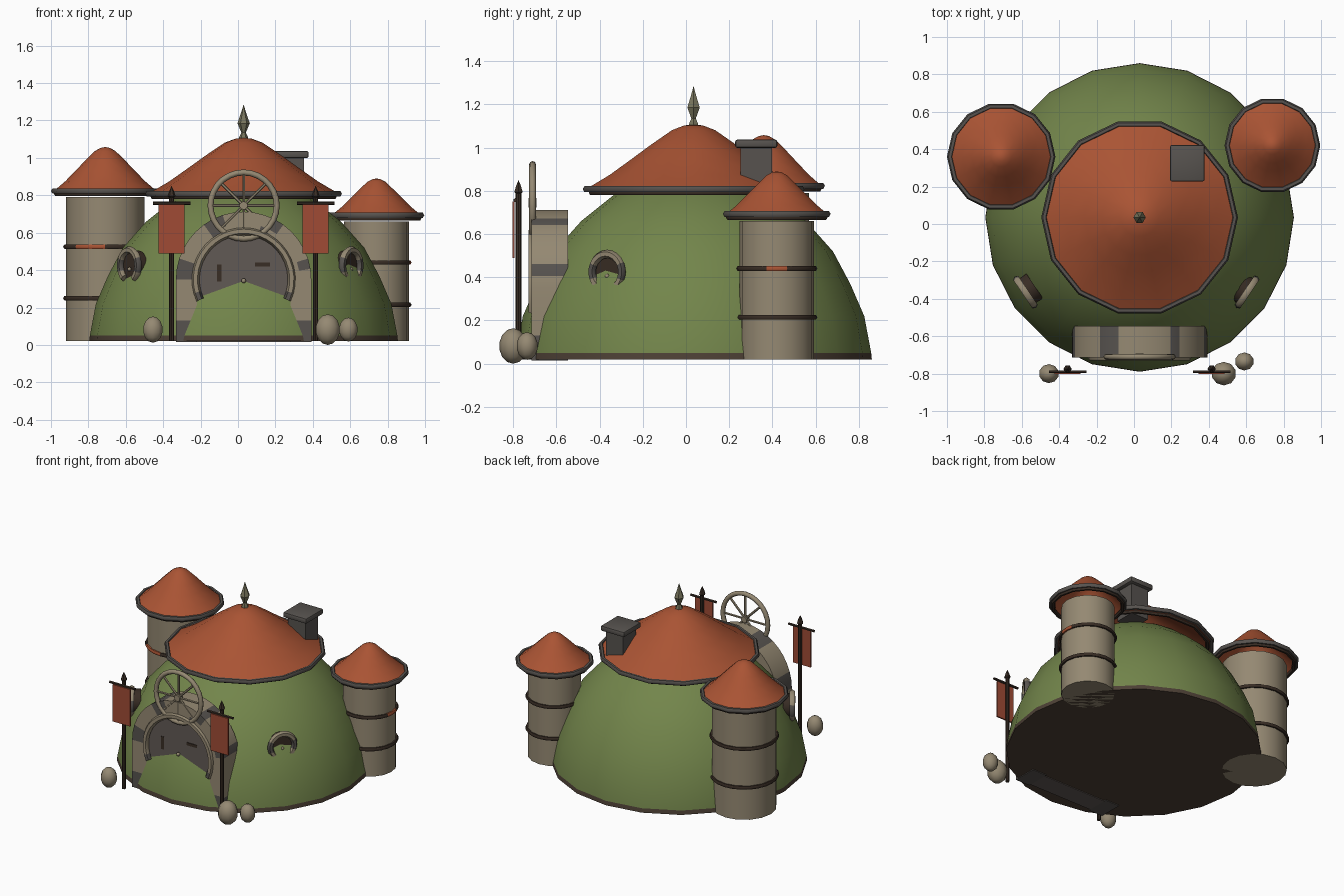
import bpy, bmesh, math
from math import sin, cos, pi, radians
from mathutils import Vector, Matrix

if "Cube" in bpy.data.objects:
    bpy.data.objects.remove(bpy.data.objects["Cube"])


def material(name, rgb):
    m = bpy.data.materials.new(name)
    m.use_nodes = True
    m.diffuse_color = (*rgb, 1)
    bsdf = m.node_tree.nodes["Principled BSDF"]
    bsdf.inputs["Base Color"].default_value = (*rgb, 1)
    bsdf.inputs["Roughness"].default_value = 0.9
    return m


GRASS = material("grass green", (0.17, 0.235, 0.07))
TILE = material("roof orange", (0.40, 0.088, 0.034))
STONE = material("tan stone", (0.30, 0.25, 0.17))
GREY = material("grey stone", (0.095, 0.086, 0.078))
SLATE = material("door grey", (0.12, 0.10, 0.09))
WOOD = material("dark wood", (0.04, 0.026, 0.018))
EARTH = material("brown earth", (0.075, 0.052, 0.036))
CLOTH = material("banner red", (0.35, 0.07, 0.035))
BRONZE = material("finial bronze", (0.19, 0.18, 0.11))


def finish(name, bm, mats, rule=None, sharp=40):
    bmesh.ops.remove_doubles(bm, verts=bm.verts, dist=1e-5)
    bmesh.ops.recalc_face_normals(bm, faces=bm.faces)
    for f in bm.faces:
        f.smooth = True
        if rule:
            f.material_index = rule(f)
    me = bpy.data.meshes.new(name)
    bm.to_mesh(me)
    bm.free()
    me.set_sharp_from_angle(angle=radians(sharp))
    for m in mats:
        me.materials.append(m)
    ob = bpy.data.objects.new(name, me)
    bpy.context.collection.objects.link(ob)
    return ob


def sweep(bm, rings, closed=False):
    # Bridge equal closed loops of points into tube faces
    loops = [[bm.verts.new(p) for p in r] for r in rings]
    for a, b in zip(loops, loops[1:] + (loops[:1] if closed else [])):
        for i in range(len(a)):
            j = (i + 1) % len(a)
            bm.faces.new((a[i], a[j], b[j], b[i]))
    return loops


def lathe(name, profile, n, at, mats, phase=0.0, rule=None, sharp=40):
    bm = bmesh.new()
    x, y = at
    sweep(bm, [[(x + r * cos(phase + 2 * pi * i / n), y + r * sin(phase + 2 * pi * i / n), z)
                for i in range(n)] for r, z in profile])
    bmesh.ops.dissolve_degenerate(bm, dist=1e-5, edges=bm.edges)
    return finish(name, bm, mats, rule, sharp)


def ring(name, R, r, at, mats, n=14, m=6, start=0.0, span=2 * pi, frame=Matrix(), rule=None):
    # Torus or capped part of a torus
    bm = bmesh.new()
    closed = span > 6.2
    loops = []
    for i in range(n if closed else n + 1):
        a = start + span * i / n
        loops.append([((R + r * cos(b)) * cos(a), (R + r * cos(b)) * sin(a), r * sin(b))
                      for b in (2 * pi * k / m for k in range(m))])
    made = sweep(bm, loops, closed)
    if not closed:
        bm.faces.new(made[0])
        bm.faces.new(made[-1])
    ob = finish(name, bm, mats, rule, 60)
    ob.matrix_world = Matrix.Translation(at) @ frame
    return ob


def box(name, size, at, mat, bevel=0.0):
    bm = bmesh.new()
    bmesh.ops.create_cube(bm, size=1, matrix=Matrix.Translation(at) @ Matrix.Diagonal((*size, 1)))
    if bevel:
        bmesh.ops.bevel(bm, geom=bm.edges, offset=bevel, segments=2, affect='EDGES', profile=0.5)
    return finish(name, bm, [mat], sharp=30)


def rod(name, a, b, r, mat, n=8):
    a, b = Vector(a), Vector(b)
    d = b - a
    bm = bmesh.new()
    bmesh.ops.create_cone(bm, cap_ends=True, segments=n, radius1=r, radius2=r, depth=d.length,
                          matrix=Matrix.Translation((a + b) / 2) @ d.to_track_quat('Z', 'Y').to_matrix().to_4x4())
    return finish(name, bm, [mat])


def ball(name, at, size, mat, n=10):
    bm = bmesh.new()
    bmesh.ops.create_uvsphere(bm, u_segments=n, v_segments=n * 3 // 4, radius=1,
                              matrix=Matrix.Translation(at) @ Matrix.Diagonal((*size, 1)))
    return finish(name, bm, [mat], sharp=80)


CX, CY = 0.03, 0.035

# Grassy mound with an earth foot
lathe("mound", [(0, 0.02), (0.825, 0.02), (0.822, 0.05), (0.79, 0.22), (0.725, 0.37), (0.645, 0.52),
                (0.52, 0.66), (0.37, 0.78), (0.2, 0.85), (0, 0.87)], 20, (CX, CY), [GRASS, EARTH],
      phase=pi / 2, rule=lambda f: int(f.calc_center_median().z < 0.05), sharp=50)


# Bell-shaped roof with eaves ring, shared by hall and towers
def roof(name, at, R, z, h):
    outer = [(0, 1), (0.09, 0.98), (0.2, 0.91), (0.4, 0.68), (0.58, 0.46), (0.78, 0.22), (1, 0)]
    shell = [(R * r, z + h * k) for r, k in outer]
    under = [(p * 0.97, q - 0.015) for p, q in reversed(shell)]
    lathe(name, shell + under, 14, at, [TILE], phase=pi, sharp=50)
    ring(name + "_eaves", R, 0.016, (*at, z), [GREY], n=14)
    ring(name + "_eaves_beam", R * 0.95, 0.013, (*at, z - 0.016), [WOOD], n=14)


roof("hall_roof", (CX, CY), 0.51, 0.808, 0.30)

# Roof finial
lathe("finial", [(0, 1.08), (0.024, 1.09), (0.024, 1.11), (0.012, 1.135), (0.033, 1.185),
                 (0.014, 1.24), (0, 1.285)], 6, (CX, CY), [BRONZE], sharp=30)

# Chimney
box("chimney", (0.135, 0.145, 0.24), (0.285, 0.325, 0.9), GREY)
box("chimney_cap", (0.185, 0.195, 0.038), (0.285, 0.325, 1.018), GREY, 0.01)


# Towers with wooden hoops, one hoop partly tiled
def tower(side, at, r, top, R, eave, h, hoops, patch):
    lathe(side + "_tower", [(0, 0.02), (r, 0.02), (r, top), (0, top)], 16, at, [STONE])
    d = Vector((cos(radians(patch)), sin(radians(patch)), 0))
    for i, z in enumerate(hoops):
        ring(f"{side}_tower_hoop_{i + 1}", r + 0.002, 0.013, (*at, z), [WOOD, TILE], n=24,
             rule=lambda f: int(i == 0 and f.calc_center_median().normalized().dot(d) > 0.95))
    roof(side + "_tower_roof", at, R, eave, h)


tower("right", (-0.71, 0.36), 0.21, 0.79, 0.274, 0.823, 0.235, (0.525, 0.25), -110)
tower("left", (0.74, 0.42), 0.173, 0.66, 0.24, 0.693, 0.197, (0.44, 0.215), 0)


# Entrance arch of tan and grey blocks
def arch_line(r, n=20):
    arc = [(CX + r * cos(pi * i / n), 0.35 + r * sin(pi * i / n)) for i in range(n + 1)]
    legs = (0.015, 0.13, 0.24)
    return [(CX + r, z) for z in legs] + arc + [(CX - r, z) for z in reversed(legs)]


bm = bmesh.new()
lines = [arch_line(r) for r in (0.362, 0.30, 0.25)]
spots = [[(l[i][0], l[i][1]) for l in lines] for i in range(len(lines[0]))]
sweep(bm, [[(x, -0.715, z) for x, z in s] + [(x, -0.545, z) for x, z in reversed(s)] for s in spots])
for s in (spots[0], spots[-1]):
    bm.faces.new([bm.verts.new((x, y, z)) for x, z, y in
                  [(*p, -0.715) for p in s] + [(*p, -0.545) for p in reversed(s)]])


def blocks(f):
    c = f.calc_center_median()
    a = math.degrees(math.atan2(c.z - 0.35, c.x - CX))
    inner = math.hypot(c.x - CX, c.z - 0.35) < 0.3
    bands = ((55, 66), (112, 122), (162, 176), (8, 16)) if not inner else ((62, 76), (120, 130), (162, 176))
    return int(any(lo < a < hi for lo, hi in bands) or c.z < 0.13)


finish("entrance_arch", bm, [STONE, GREY], blocks, 30)

# Door filling the arch
bm = bmesh.new()
outline = arch_line(0.26)
front, back = sweep(bm, [[(x, y, z) for x, z in outline] for y in (-0.702, -0.56)])
bm.faces.new(front)
bm.faces.new(back)
finish("door", bm, [SLATE], sharp=30)
box("door_hinge", (0.022, 0.006, 0.09), (-0.1, -0.703, 0.385), WOOD)
box("door_latch", (0.08, 0.006, 0.02), (0.13, -0.703, 0.43), WOOD)
ball("door_knob", (CX, -0.715, 0.343), (0.013, 0.013, 0.013), STONE)

UPRIGHT = Matrix.Rotation(pi / 2, 4, 'X')
ring("door_trim", 0.258, 0.022, (CX, -0.71, 0.35), [STONE, GREY], n=24, start=radians(-25), span=radians(230),
     frame=UPRIGHT, rule=lambda f: int(-0.09 < f.calc_center_median().y < -0.06))

# Wheel above the door
WZ = 0.745
ring("wheel_rim", 0.177, 0.016, (CX, -0.71, WZ), [STONE], n=28, m=8, frame=UPRIGHT)
for k in range(4):
    dx, dz = 0.177 * cos(k * pi / 4), 0.177 * sin(k * pi / 4)
    rod(f"wheel_spoke_{k + 1}", (CX - dx, -0.71, WZ - dz), (CX + dx, -0.71, WZ + dz), 0.008, STONE, 6)
rod("wheel_hub", (CX, -0.728, WZ), (CX, -0.692, WZ), 0.022, STONE, 10)

# Horseshoe windows on the mound and banners by the door
for side, s in (("left", 1), ("right", -1)):
    n = Vector((s * cos(radians(34)), -sin(radians(34)), 0))
    mid = Vector((0.012, CY, 0.425)) + n * 0.715
    turn = Matrix.Rotation(s * radians(56), 4, 'Z')
    ring(side + "_window_frame", 0.083, 0.02, mid, [STONE, GREY], n=18, start=radians(-55),
         span=radians(290), frame=turn @ UPRIGHT,
         rule=lambda f: int(abs(abs(f.calc_center_median().x) - 0.083) < 0.02
                            and abs(f.calc_center_median().y) < 0.03))
    rod(side + "_window_pane", mid - n * 0.06, mid - n * 0.008, 0.08, WOOD, 18)
    ball(side + "_window_knob", mid + Vector((0, 0, -0.02)), (0.011, 0.011, 0.011), STONE, 8)

    px = CX + s * 0.385
    rod(side + "_banner_pole", (px, -0.775, 0.02), (px, -0.775, 0.79), 0.013, WOOD)
    lathe(side + "_banner_spear", [(0, 0.775), (0.022, 0.795), (0.012, 0.825), (0, 0.85)], 6,
          (px, -0.775), [WOOD], sharp=30)
    rod(side + "_banner_bar", (px - 0.1, -0.79, 0.757), (px + 0.1, -0.79, 0.757), 0.009, WOOD, 6)
    box(side + "_banner", (0.138, 0.01, 0.262), (px, -0.798, 0.62), CLOTH)

# Boulders
for i, (x, y, r, h) in enumerate([(-0.455, -0.8, 0.055, 0.07), (0.48, -0.8, 0.068, 0.082), (0.59, -0.735, 0.052, 0.064)]):
    ball(f"boulder_{i + 1}", (x, y, 0.082), (r, r * 0.95, h), STONE)
